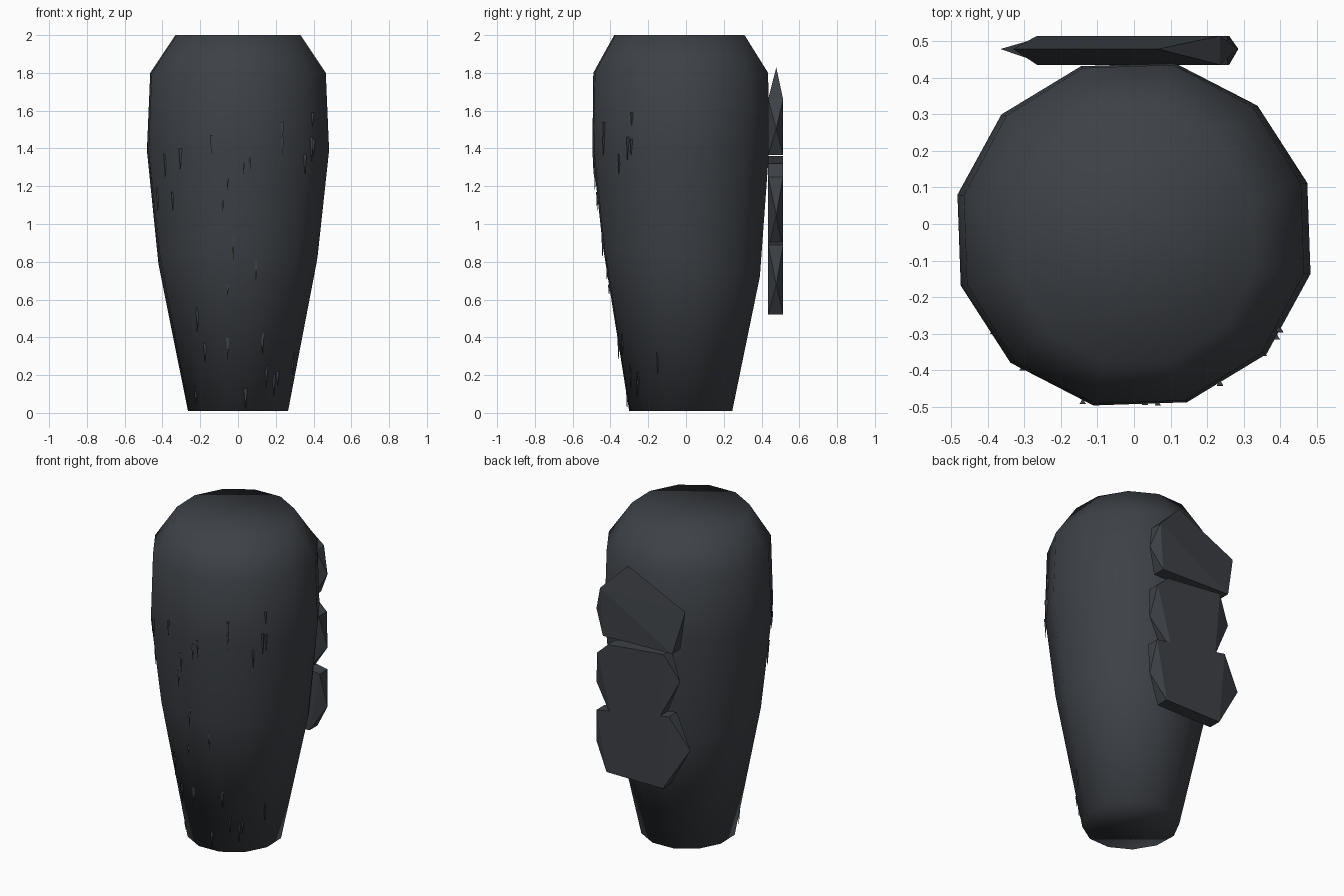
import bpy, bmesh, math
from mathutils import Vector, Matrix
from mathutils.bvhtree import BVHTree

if "Cube" in bpy.data.objects:
    bpy.data.objects.remove(bpy.data.objects["Cube"])

slate = bpy.data.materials.new("dark slate")
slate.diffuse_color = (0.047, 0.053, 0.062, 1)
slate.use_nodes = True
slate.node_tree.nodes["Principled BSDF"].inputs["Base Color"].default_value = slate.diffuse_color


def finish(bm, name, smooth=False):
    bmesh.ops.recalc_face_normals(bm, faces=bm.faces[:])
    for f in bm.faces:
        f.smooth = smooth
    me = bpy.data.meshes.new(name)
    bm.to_mesh(me)
    bm.free()
    me.materials.append(slate)
    ob = bpy.data.objects.new(name, me)
    bpy.context.collection.objects.link(ob)
    return ob


# Body: twelve-sided tapered loft, fully smooth, closed at both ends
# z, x radius, y radius, y centre, tilt towards the back
rings = [(0.01, 0.272, 0.280, -0.028, 0.0),
         (0.80, 0.432, 0.427, -0.025, 0.2),
         (1.39, 0.495, 0.480, -0.028, 0.0),
         (1.80, 0.477, 0.475, -0.028, 0.0),
         (2.00, 0.340, 0.354, -0.035, 0.0)]
SIDES = 12
bm = bmesh.new()
loops = []
for z, rx, ry, cy, tilt in rings:
    loop = []
    for i in range(SIDES):
        a = math.radians(17 + 30 * i)
        y = cy + ry * math.sin(a)
        loop.append(bm.verts.new((rx * math.cos(a), y, z - tilt * y)))
    loops.append(loop)
for lo, hi in zip(loops, loops[1:]):
    for i in range(SIDES):
        j = (i + 1) % SIDES
        bm.faces.new((lo[i], lo[j], hi[j], hi[i]))
bm.faces.new(loops[0][::-1])
bm.faces.new(loops[-1])
tree = BVHTree.FromBMesh(bm)
finish(bm, "body", True)

# Back plates: three flat faceted slabs (outline in x, z)
plates = {
    "upper_back_plate": [(0.235, 1.66), (0.066, 1.83), (-0.33, 1.645),
                         (-0.265, 1.38), (0.215, 1.365), (0.285, 1.505)],
    "middle_back_plate": [(0.255, 1.25), (0.18, 1.32), (-0.204, 1.36), (-0.294, 1.20),
                          (-0.17, 0.95), (0.15, 0.86), (0.285, 1.047)],
    "lower_back_plate": [(0.26, 0.89), (0.14, 0.90), (-0.24, 0.98), (-0.365, 0.79),
                         (-0.20, 0.52), (0.19, 0.52), (0.285, 0.677)],
}
for name, pts in plates.items():
    bm = bmesh.new()
    for x, z in pts:
        # outermost corners are single points, the others have thickness
        ys = (0.478,) if abs(x) > 0.28 or z > 1.8 else (0.435, 0.514)
        for y in ys:
            bm.verts.new((x, y, z))
    bmesh.ops.convex_hull(bm, input=bm.verts[:])
    finish(bm, name)

# Front bristles: slim spikes hanging tip down on the front (x, top z, length)
bristles = [(-.14, 1.47, .11), (-.305, 1.40, .12), (-.385, 1.37, .12), (.03, 1.37, .11),
            (.065, 1.40, .11), (.235, 1.54, .12), (.235, 1.46, .10), (.395, 1.59, .08),
            (.39, 1.46, .14), (.40, 1.45, .10), (.355, 1.37, .12), (-.055, 1.29, .12),
            (-.08, 1.17, .11), (-.425, 1.19, .12), (-.345, 1.17, .10), (-.025, .94, .13),
            (.095, .81, .12), (-.055, .68, .06), (-.215, .56, .14), (-.175, .37, .11),
            (-.055, .40, .13), (.13, .42, .12), (.15, .25, .12), (.19, .21, .13),
            (.21, .22, .08), (-.225, .15, .12), (.04, .13, .12), (.29, .32, .12)]
bm = bmesh.new()
for x, top, length in bristles:
    mid = top - length / 2
    hit = tree.ray_cast(Vector((x, -2, mid)), Vector((0, 1, 0)))[0]
    if hit is None:
        continue
    bmesh.ops.create_cone(bm, cap_ends=True, segments=3, radius1=0.0, radius2=0.010,
                          depth=length,
                          matrix=Matrix.Translation((x, hit.y - 0.006, mid)))
bmesh.ops.remove_doubles(bm, verts=bm.verts[:], dist=1e-5)
finish(bm, "front_bristles")
